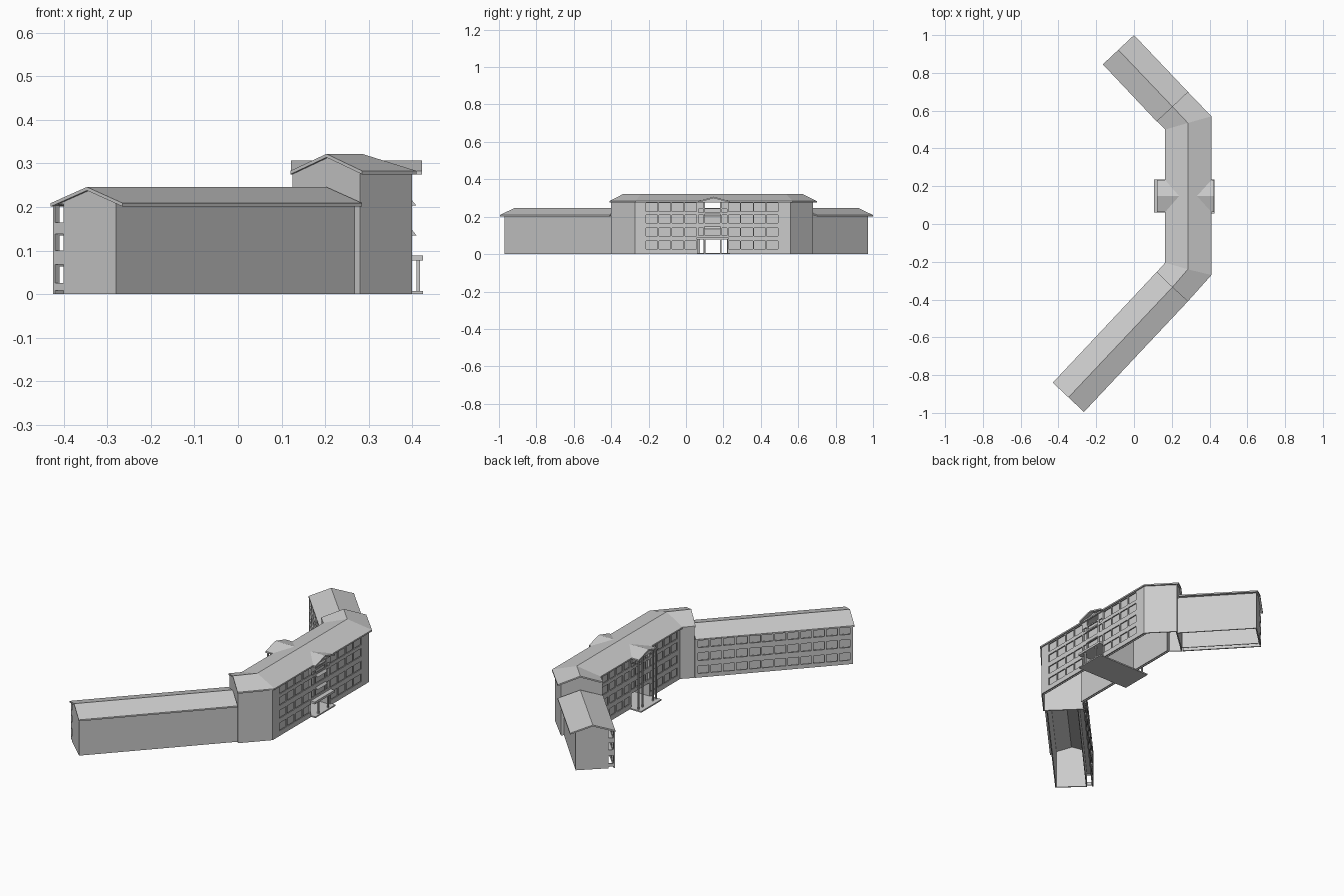
import bpy, bmesh
from mathutils import Vector as V

if "Cube" in bpy.data.objects:
    bpy.data.objects.remove(bpy.data.objects["Cube"])


def prism(bm, pts, off):
    """Closed solid: polygon pts swept by the vector off."""
    a = [bm.verts.new(V(p)) for p in pts]
    b = [bm.verts.new(V(p) + V(off)) for p in pts]
    n = len(a)
    bm.faces.new(a)
    bm.faces.new(b[::-1])
    for i in range(n):
        bm.faces.new((a[i], b[i], b[(i + 1) % n], a[(i + 1) % n]))


def finish(bm, name):
    bmesh.ops.recalc_face_normals(bm, faces=bm.faces)
    me = bpy.data.meshes.new(name)
    bm.to_mesh(me)
    bm.free()
    ob = bpy.data.objects.new(name, me)
    bpy.context.collection.objects.link(ob)
    return ob


def panel(bm, p, q, z0, z1, t=0.006, inset=0.0):
    """Upright wall strip from p to q, thickness t towards the left (inside)."""
    p, q = V(p), V(q)
    d = (q - p).normalized()
    n = V((-d.y, d.x))
    p, q = p + n * inset, q + n * inset
    prism(bm, [(p.x, p.y, z0), (q.x, q.y, z0), (q.x, q.y, z1), (p.x, p.y, z1)],
          (n.x * t, n.y * t, 0))


def box(bm, x0, x1, y0, y1, z0, z1):
    prism(bm, [(x0, y0, z0), (x1, y0, z0), (x1, y1, z0), (x0, y1, z0)], (0, 0, z1 - z0))


def wall(name, p, q, top):
    bm = bmesh.new()
    panel(bm, p, q, 0, top)
    finish(bm, name)


def facade(name, p, q, rows, cols, top, base=0.0, depth=0.012, t=0.006):
    """Wall with a grid of window openings and a pane wall set back behind."""
    bm = bmesh.new()
    p, q = V(p), V(q)
    L = (q - p).length
    at = lambda s: p + (q - p) * (s / L)
    z = base
    for z0, z1 in rows:
        panel(bm, p, q, z, z0, t)
        s = 0.0
        for a, b in cols:
            panel(bm, at(s), at(a), z0, z1, t)
            s = b
        panel(bm, at(s), q, z0, z1, t)
        z = z1
    panel(bm, p, q, z, top, t)
    finish(bm, name)
    bm = bmesh.new()
    panel(bm, p, q, base, top, 0.004, depth)
    finish(bm, name + "_panes")


def spread(start, end, n, w):
    pitch = (end - start) / n
    return [(start + i * pitch + (pitch - w) / 2, start + i * pitch + (pitch + w) / 2)
            for i in range(n)]


def roof(name, stations, eave, ridge, t=0.008):
    """Pitched roof slab lofted through (outer, ridge, inner) plan points."""
    bm = bmesh.new()
    rings = []
    for o, r, i in stations:
        prof = [(o, eave), (r, ridge), (i, eave), (i, eave - t), (r, ridge - t), (o, eave - t)]
        rings.append([bm.verts.new((c[0], c[1], z)) for c, z in prof])
    for a, b in zip(rings, rings[1:]):
        for k in range(6):
            bm.faces.new((a[k], a[(k + 1) % 6], b[(k + 1) % 6], b[k]))
    for r in (rings[0], rings[-1]):
        bm.faces.new((r[0], r[1], r[4], r[5]))
        bm.faces.new((r[1], r[2], r[3], r[4]))
    finish(bm, name)


def gable(name, a, b, eave, ridge, inward):
    bm = bmesh.new()
    m = (V(a) + V(b)) / 2
    prism(bm, [(*a, 0), (*b, 0), (*b, eave), (m.x, m.y, ridge), (*a, eave)],
          (inward[0] * 0.006, inward[1] * 0.006, 0))
    finish(bm, name)


# Roofs
A = ((0.285, 0.70), (0.203, 0.622), (0.12, 0.545))
B = ((0.41, 0.57), (0.285, 0.535), (0.165, 0.50))
C = ((0.41, -0.27), (0.285, -0.24), (0.165, -0.205))
D = ((0.285, -0.41), (0.203, -0.335), (0.12, -0.255))
N = ((0.0, 1.0), (-0.083, 0.922), (-0.165, 0.845))
S = ((-0.265, -0.995), (-0.347, -0.918), (-0.43, -0.84))
roof("main_roof", [A, B, C, D], 0.283, 0.322)
roof("north_wing_roof", [A, N], 0.209, 0.246)
roof("south_wing_roof", [D, S], 0.209, 0.246)
roof("cross_roof", [((x, 0.063), (x, 0.148), (x, 0.233)) for x in (0.122, 0.423)], 0.283, 0.307)

# Blank outer walls
wall("south_outer_wall", (-0.28, -0.97), (0.268, -0.388), 0.21)
wall("south_bend_wall", (0.28, -0.40), (0.40, -0.272), 0.28)
wall("north_bend_wall", (0.40, 0.558), (0.28, 0.68), 0.28)
wall("north_outer_wall", (0.268, 0.67), (-0.015, 0.973), 0.21)
wall("north_inner_bend", (0.125, 0.54), (0.175, 0.495), 0.28)
wall("south_inner_bend", (0.175, -0.20), (0.125, -0.25), 0.28)

# Gable ends of the tall block
gable("tall_gable_north", (0.28, 0.68), (0.125, 0.54), 0.28, 0.317, (0.7, -0.7))
gable("tall_gable_south", (0.28, -0.40), (0.125, -0.25), 0.28, 0.317, (0.7, 0.7))

# Wings: courtyard galleries with three rows of openings, open at the end
rows3 = [(0.022, 0.063), (0.092, 0.135), (0.163, 0.202)]


def wing(side, outer, inner, p, q, n, inward):
    L = (V(p) - V(q)).length
    facade(side + "_gallery", p, q, rows3, spread(0.01, L - 0.01, n, 0.055), 0.206,
           depth=0.034, t=0.007)
    o, i = V(outer), V(inner)
    k = o.lerp(i, 0.83)
    m = (o + i) / 2
    off = (inward[0] * 0.006, inward[1] * 0.006, 0)
    bm = bmesh.new()
    prism(bm, [(*o, 0), (*k, 0), (*k, 0.207), (*i, 0.205), (m.x, m.y, 0.241), (*o, 0.21)], off)
    for z0, z1 in ((0.008, 0.025), (0.068, 0.1), (0.138, 0.165)):
        prism(bm, [(*k, z0), (*i, z0), (*i, z1), (*k, z1)], off)
    finish(bm, side + "_end_wall")
    # gallery floors
    bm = bmesh.new()
    d = (k - i)
    for z in (0.074, 0.145):
        prism(bm, [(*V(p), z), (*V(q), z), (*(V(q) + d), z), (*(V(p) + d), z)], (0, 0, 0.006))
    finish(bm, side + "_gallery_floors")


wing("south", (-0.28, -0.97), (-0.425, -0.835), (0.122, -0.252), (-0.425, -0.835), 12, (0.68, 0.73))
wing("north", (-0.015, 0.973), (-0.158, 0.838), (-0.158, 0.838), (0.122, 0.541), 6, (0.69, -0.73))

# Main block: four rows of windows on both long sides of the central bay
rows4 = [(0.027, 0.07), (0.096, 0.139), (0.166, 0.209), (0.228, 0.274)]
facade("front_facade_south", (0.40, -0.272), (0.40, 0.06), rows4,
       spread(0.055, 0.332, 4, 0.062), 0.28)
facade("front_facade_north", (0.40, 0.225), (0.40, 0.558), rows4,
       spread(0.0, 0.27, 4, 0.062), 0.28)
facade("court_facade_north", (0.175, 0.495), (0.175, 0.225), rows4,
       spread(0.02, 0.27, 4, 0.05), 0.28)
facade("court_facade_south", (0.175, 0.06), (0.175, -0.20), rows4,
       spread(0.0, 0.24, 4, 0.05), 0.28)

# Central bay: open passage at ground level, open loggia at the top
bay_rows = [(0.1, 0.139), (0.166, 0.209), (0.222, 0.24)]
bay_cols = [(0.006, 0.033), (0.042, 0.123), (0.132, 0.159)]
facade("front_bay", (0.40, 0.06), (0.40, 0.225), bay_rows, bay_cols, 0.247, base=0.08)
facade("court_bay", (0.175, 0.225), (0.175, 0.06), bay_rows, bay_cols, 0.247, base=0.08)
bm = bmesh.new()
for x0 in (0.169, 0.394):
    box(bm, x0, x0 + 0.006, 0.06, 0.097, 0.247, 0.28)
    box(bm, x0, x0 + 0.006, 0.187, 0.225, 0.247, 0.28)
for y in (0.06, 0.221):
    box(bm, 0.175, 0.394, y, y + 0.004, 0, 0.28)
box(bm, 0.175, 0.394, 0.064, 0.221, 0.08, 0.086)
finish(bm, "passage_walls")

# Tympanum closing the gables of the cross roof
bm = bmesh.new()
for x in (0.13, 0.398):
    prism(bm, [(x, 0.066, 0.276), (x, 0.23, 0.276), (x, 0.148, 0.3)], (0.005, 0, 0))
finish(bm, "cross_gables")

# Balcony parapets with a slanted underside
bm = bmesh.new()
for z in (0.135, 0.203):
    prism(bm, [(0.40, 0.1, z + 0.012), (0.41, 0.1, z), (0.40, 0.1, z)], (0, 0.085, 0))
finish(bm, "balcony_ledges")

# Ground slab, entrance canopy, columns
bm = bmesh.new()
box(bm, 0.106, 0.425, 0.06, 0.235, 0, 0.007)
finish(bm, "passage_floor")
bm = bmesh.new()
box(bm, 0.39, 0.425, 0.056, 0.228, 0.077, 0.089)
finish(bm, "entrance_canopy")
bm = bmesh.new()
for y in (0.1, 0.185):
    box(bm, 0.41, 0.418, y - 0.004, y + 0.004, 0.007, 0.078)
finish(bm, "entrance_columns")
bm = bmesh.new()
for y in (0.07, 0.097, 0.187, 0.222):
    box(bm, 0.128, 0.136, y - 0.004, y + 0.004, 0.007, 0.28)
finish(bm, "portico_columns")
